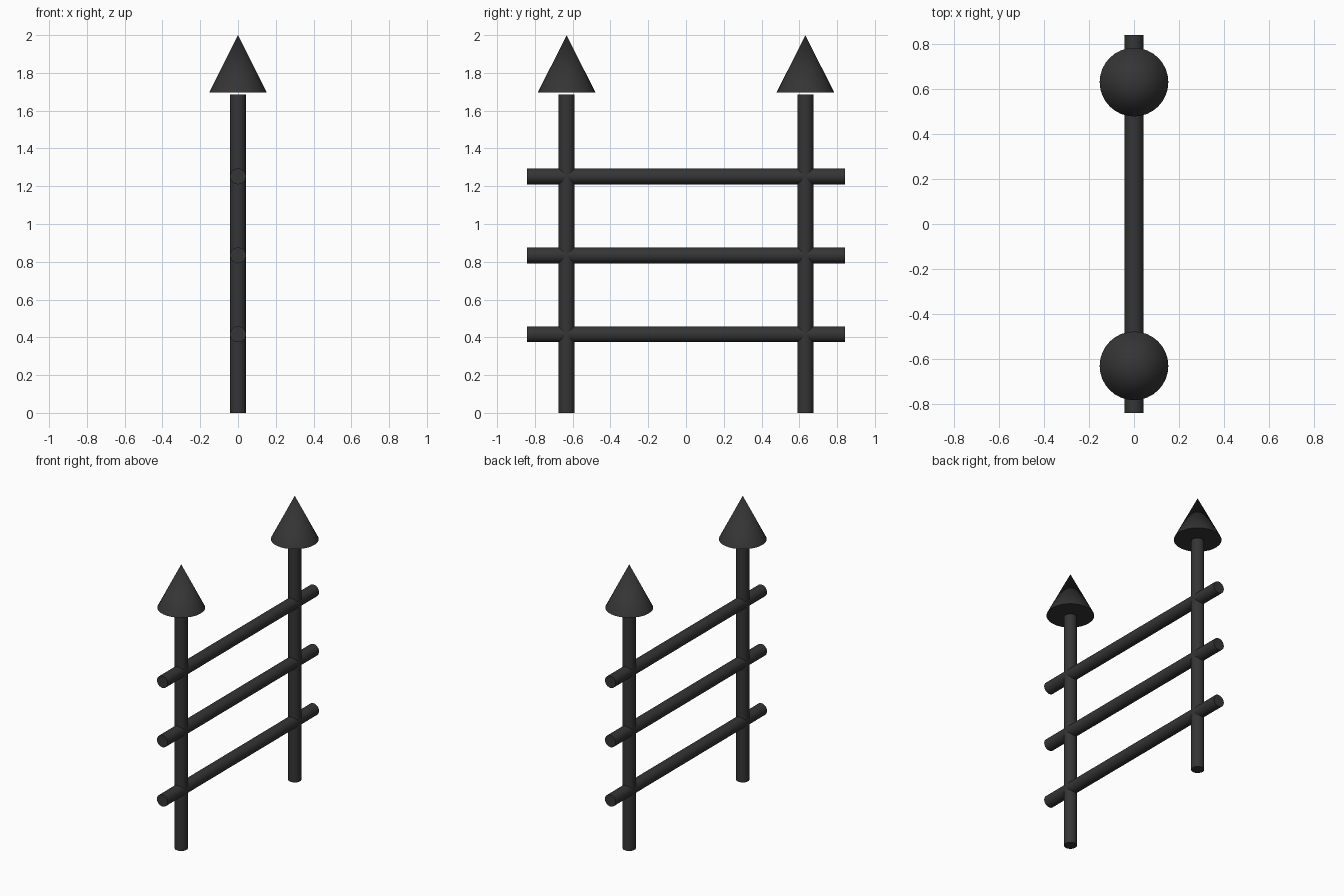
import bpy, math

if "Cube" in bpy.data.objects:
    bpy.data.objects.remove(bpy.data.objects["Cube"])

SIDES = 32
POST_Y, ROD_R = 0.632, 0.042
POST_TOP, CONE_BASE, TOP = 1.685, 1.695, 2.0

iron = bpy.data.materials.new("dark_iron")
iron.diffuse_color = (0.035, 0.035, 0.035, 1)
iron.use_nodes = True
iron.node_tree.nodes["Principled BSDF"].inputs["Base Color"].default_value = iron.diffuse_color


def finish(name):
    ob = bpy.context.object
    ob.name = name
    ob.data.materials.append(iron)
    bpy.ops.object.shade_smooth_by_angle(angle=math.radians(40))


def rod(name, length, location, rotation=(0, 0, 0)):
    bpy.ops.mesh.primitive_cylinder_add(vertices=SIDES, radius=ROD_R, depth=length,
                                        location=location, rotation=rotation)
    finish(name)


# Upright posts with pointed caps floating just above them
for side, y in (("front", -POST_Y), ("back", POST_Y)):
    rod(f"{side}_post", POST_TOP, (0, y, POST_TOP / 2))
    bpy.ops.mesh.primitive_cone_add(vertices=SIDES, radius1=0.153, radius2=0,
                                    depth=TOP - CONE_BASE,
                                    location=(0, y, (TOP + CONE_BASE) / 2))
    finish(f"{side}_spike")

# Horizontal rails passing through both posts
for name, z in (("lower", 0.416), ("middle", 0.834), ("upper", 1.252)):
    rod(f"{name}_rail", 1.684, (0, 0, z), (math.pi / 2, 0, 0))
